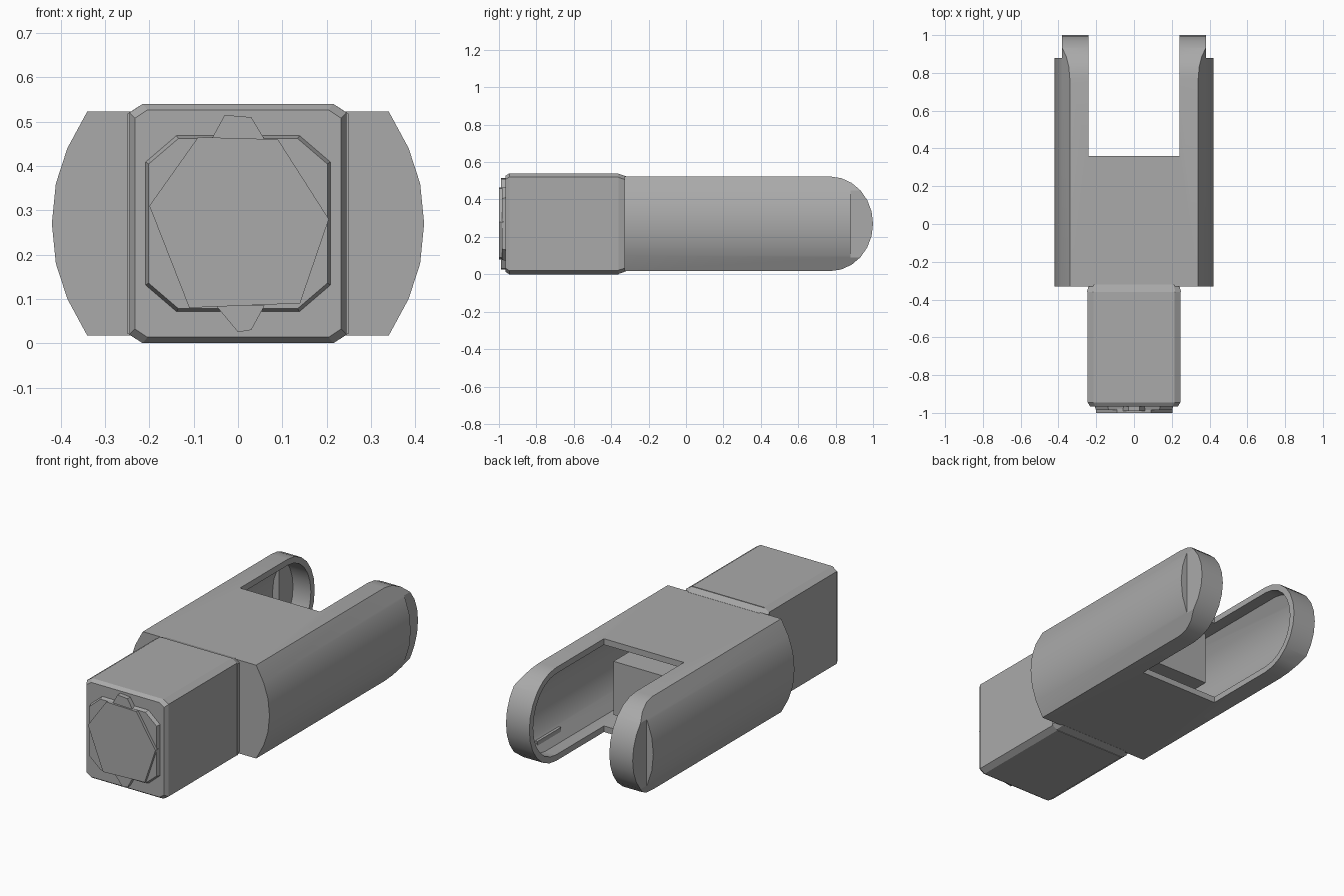
import bpy, bmesh, math
from mathutils import Vector

cube = bpy.data.objects.get("Cube")
if cube:
    bpy.data.objects.remove(cube, do_unlink=True)

grey = bpy.data.materials.new("mid grey")
grey.use_nodes = True
COLOUR = (0.4, 0.4, 0.4, 1)
grey.diffuse_color = COLOUR
grey.node_tree.nodes["Principled BSDF"].inputs["Base Color"].default_value = COLOUR

MID = 0.27          # height of the centre line


def prism(name, outline, lo, hi, axis, taper=1.0):
    """Extrude a closed outline along x or y; taper scales the lo end."""
    bm = bmesh.new()
    rings = []
    for pos, k in ((lo, taper), (hi, 1.0)):
        ring = []
        for a, z in outline:
            z = MID + (z - MID) * k
            ring.append(bm.verts.new((pos, a * k, z) if axis == "x" else (a * k, pos, z)))
        rings.append(ring)
    n = len(outline)
    for i in range(n):
        j = (i + 1) % n
        bm.faces.new((rings[0][i], rings[0][j], rings[1][j], rings[1][i]))
    bm.faces.new(rings[0])
    bm.faces.new(rings[1])
    bmesh.ops.recalc_face_normals(bm, faces=bm.faces)
    mesh = bpy.data.meshes.new(name)
    bm.to_mesh(mesh)
    bm.free()
    ob = bpy.data.objects.new(name, mesh)
    bpy.context.collection.objects.link(ob)
    mesh.materials.append(grey)
    return ob


def box(name, x0, x1, y0, y1, z0, z1):
    return prism(name, [(x0, z0), (x1, z0), (x1, z1), (x0, z1)], y0, y1, "y")


def combine(ob, tool, operation):
    """Apply a boolean and discard the tool."""
    mod = ob.modifiers.new("cut", "BOOLEAN")
    mod.operation, mod.solver, mod.object = operation, "EXACT", tool
    bpy.context.view_layer.objects.active = ob
    bpy.ops.object.modifier_apply(modifier=mod.name)
    bpy.data.objects.remove(tool, do_unlink=True)


def body_solid(name, t, y0):
    """Bulged bar with a rounded end, shrunk by t all round."""
    half = [(0.34, 0.253), (0.385, 0.17), (0.411, 0.09), (0.42, 0)]
    quarter = [(x - t, h * (0.253 - t) / 0.253) for x, h in half]
    right = quarter + [(x, -h) for x, h in quarter[-2::-1]]
    section = [(x, MID + h) for x, h in right] + [(-x, MID + h) for x, h in right[::-1]]
    ob = prism(name, section, y0, 1.1, "y")
    # rounded end in side view
    arc = [math.radians(90 - 15 * i) for i in range(13)]
    side = [(0.77 + (0.23 - t) * math.cos(a), MID + (0.253 - t) * math.sin(a)) for a in arc]
    side += [(-0.6, MID - 0.253 + t), (-0.6, MID + 0.253 - t)]
    combine(ob, prism("end_outline", side, -0.6, 0.6, "x"), "INTERSECT")
    # flat cut through the bulge near the tip
    for s in (-1, 1):
        a, b = sorted((s * (0.38 - t), s * 0.6))
        combine(ob, box("tip_cut", a, b, 0.88 - t, 1.2, -0.1, 0.7), "DIFFERENCE")
    return ob


# hollow forked body
body = body_solid("forked_body", 0, -0.33)
combine(body, body_solid("cavity", 0.033, -0.28), "DIFFERENCE")
combine(body, box("slot", -0.24, 0.24, 0.36, 1.3, -0.2, 0.8), "DIFFERENCE")

# core block seen between the arms
core = box("inner_core", -0.19, 0.19, -0.3, 0.35, 0.12, 0.41)

# small ledges inside the arms
ledges = []
for side_name, s in (("left", 1), ("right", -1)):
    a, b = sorted((s * 0.33, s * 0.365))
    ledges.append(box(side_name + "_arm_ledge", a, b, 0.6, 0.8, 0.07, 0.11))


def chamfered(w, low, high, cx, cz):
    return [(-w, low + cz), (-w + cx, low), (w - cx, low), (w, low + cz),
            (w, high - cz), (w - cx, high), (-w + cx, high), (-w, high - cz)]


# square neck, with softened ends
neck_shape = chamfered(0.245, 0.0, 0.54, 0.03, 0.02)
neck = prism("neck", neck_shape, -0.945, -0.36, "y")
neck_root = prism("neck_root", [(x * 0.97, MID + (z - MID) * 0.94) for x, z in neck_shape],
                  -0.36, -0.32, "y", 1 / 0.95)
neck_lip = prism("neck_lip", neck_shape, -0.965, -0.945, "y", 0.95)

# front plug: six-sided face on a tapered seat, with two lugs
hexagon = [(-0.2, 0.31), (-0.09, 0.465), (0.09, 0.46), (0.205, 0.28), (0.14, 0.09), (-0.11, 0.08)]
plug = prism("front_plug", hexagon, -1.0, -0.95, "y")
seat = prism("plug_seat", chamfered(0.21, 0.07, 0.47, 0.07, 0.06), -0.985, -0.96, "y", 0.96)
top_lug = prism("top_lug", [(-0.06, 0.46), (0.06, 0.46), (0.03, 0.51), (-0.03, 0.515)],
                -0.99, -0.95, "y")
bottom_lug = prism("bottom_lug", [(-0.05, 0.085), (0.06, 0.085), (0.03, 0.03), (0, 0.025)],
                   -0.99, -0.95, "y")

# smooth the rounded body only; the rest stays faceted
bpy.ops.object.select_all(action="DESELECT")
body.select_set(True)
bpy.context.view_layer.objects.active = body
bpy.ops.object.shade_smooth_by_angle(angle=math.radians(28))
